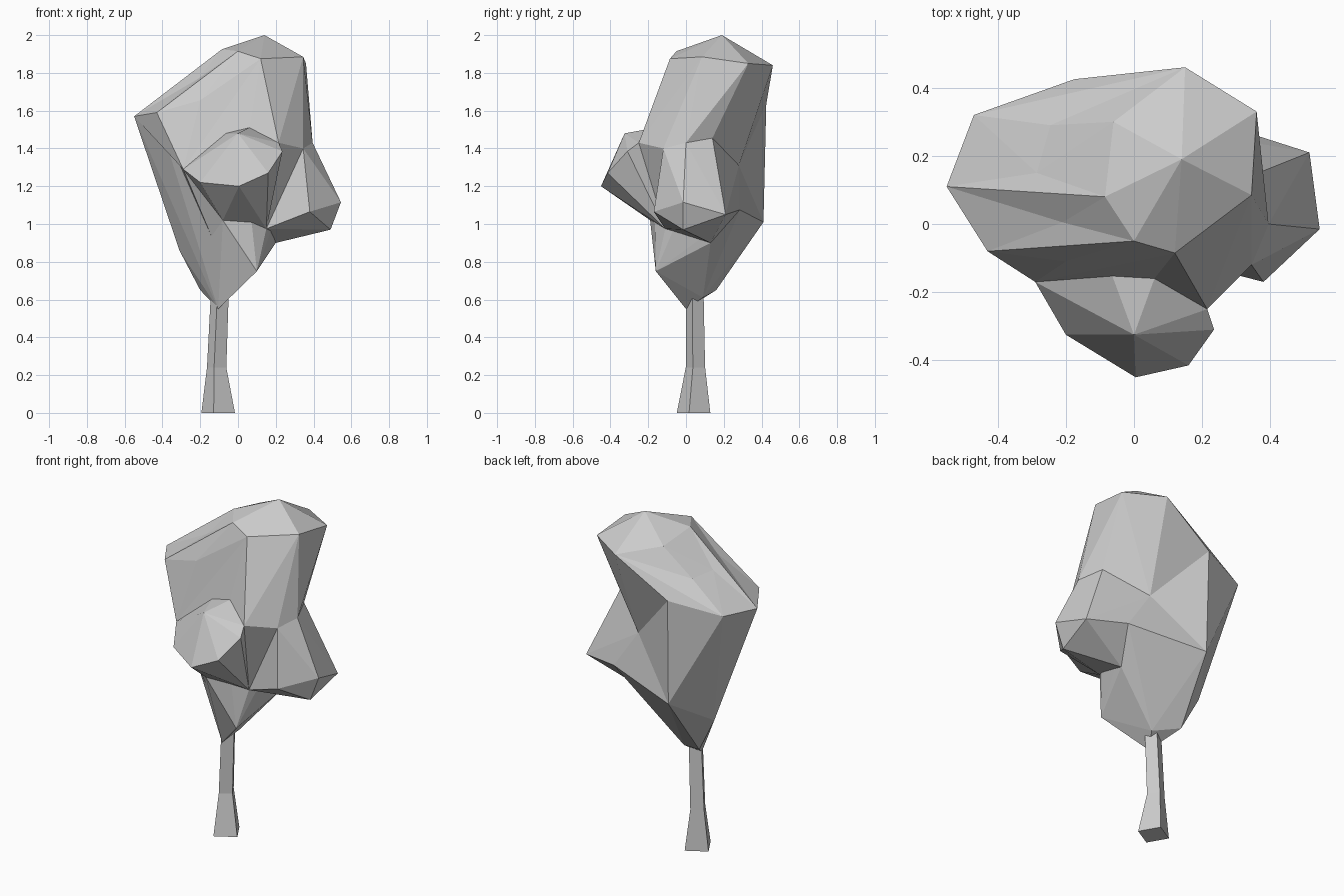
import bpy, bmesh, math
from mathutils import Vector
from mathutils.geometry import intersect_point_line

if "Cube" in bpy.data.objects:
    bpy.data.objects.remove(bpy.data.objects["Cube"])


def finish(name, bm):
    bmesh.ops.recalc_face_normals(bm, faces=bm.faces[:])
    mesh = bpy.data.meshes.new(name)
    bm.to_mesh(mesh)
    bm.free()
    ob = bpy.data.objects.new(name, mesh)
    bpy.context.collection.objects.link(ob)
    return ob


def edge_distance(edge, p):
    a, b = edge.verts[0].co, edge.verts[1].co
    t = min(max(intersect_point_line(p, a, b)[1], .05), .95)
    return (a.lerp(b, t) - p).length


def clump(name, points, dents=()):
    """Faceted foliage mass: convex hull, then nearest edges pulled in to dents."""
    bm = bmesh.new()
    for p in points:
        bm.verts.new(p)
    bmesh.ops.convex_hull(bm, input=bm.verts[:])
    bmesh.ops.delete(bm, geom=[v for v in bm.verts if not v.link_faces], context='VERTS')
    bmesh.ops.triangulate(bm, faces=bm.faces[:])
    for d in map(Vector, dents):
        edge = min(bm.edges, key=lambda e: edge_distance(e, d))
        v = bmesh.utils.edge_split(edge, edge.verts[0], .5)[1]
        v.co = d
        near = {e.other_vert(v) for e in v.link_edges}
        for f in list(v.link_faces):
            far = next(w for w in f.verts if w is not v and w not in near)
            bmesh.utils.face_split(f, v, far)
    return finish(name, bm)


# Corners shared by neighbouring clumps
left_rim = [(-.43, -.08, 1.59), (-.55, .11, 1.57), (-.47, .32, 1.58), (-.175, .425, 1.635)]
chin_left = (-.29, -.17, 1.29)
jaw = (-.105, -.09, .85)
brow = [(-.07, -.135, 1.48), (.06, -.16, 1.51)]
throat = [(-.08, -.19, 1.02), (.07, -.165, 1.03), (.15, -.11, .975)]
cheek = (.345, -.12, 1.40)
cheek_front = (.215, -.25, 1.43)
side, side_back = (.395, 0, 1.43), (.34, .14, 1.455)
back_dent = (.12, .28, 1.31)
under = [(.20, .13, .90), (.28, .285, 1.075)]
top_front, top_right = (.12, -.085, 1.875), (.345, .085, 1.885)

# Upper crown
crown = clump("crown", left_rim + brow + [
    chin_left, cheek, side, side_back, back_dent, top_front, top_right,
    (0, -.05, 1.915), (.14, .19, 2.0), (-.085, .08, 1.925), (-.06, .30, 1.885),
    (.15, .46, 1.84), (.36, .33, 1.85)],
    dents=[(-.20, -.11, 1.655), (-.21, .005, 1.77), (-.285, .15, 1.745),
           (-.245, .29, 1.735)])

# Lower crown, tapering to the trunk
lower = clump("lower_crown", left_rim + throat + under + [
    side_back, (-.17, .41, 1.01), (-.31, .175, .86), (-.20, .16, .65), jaw,
    (-.105, 0, .55), (-.05, .09, .61), (.10, -.16, .75)], dents=[back_dent])

# Front and right foliage lobes, and the ridges linking them to the crown
front = clump("front_lobe", brow + throat + [
    chin_left, cheek_front, (.235, -.31, 1.385), (.16, -.415, 1.27),
    (.005, -.45, 1.20), (-.20, -.325, 1.22), (0, -.325, 1.48)])
right = clump("right_lobe", under + [
    throat[2], cheek, side, side_back, back_dent, (.515, .21, 1.05),
    (.545, -.015, 1.115), (.38, -.17, 1.065), (.49, -.015, .97)])
ridge = clump("front_ridge", [top_front, top_right, cheek, brow[1], cheek_front, throat[2]])
left_ridge = clump("left_ridge", [chin_left, throat[0], jaw, left_rim[0], (-.1, .1, 1.2)])

# Merge foliage into one outer skin
for part in (lower, front, right, ridge, left_ridge):
    mod = crown.modifiers.new("merge", 'BOOLEAN')
    mod.operation, mod.solver, mod.object = 'UNION', 'EXACT', part
    bpy.context.view_layer.objects.active = crown
    bpy.ops.object.modifier_apply(modifier=mod.name)
    bpy.data.objects.remove(part)

# Four-sided trunk with a flared foot: (centre x, centre y, z, half diagonal)
bm = bmesh.new()
rings = []
for cx, cy, z, r in [(-.105, .04, 0, .092), (-.113, .05, .24, .053), (-.097, .046, .62, .049)]:
    rings.append([bm.verts.new((cx + r * math.cos(a), cy + r * math.sin(a), z))
                  for a in (math.radians(-15 + 90 * i) for i in range(4))])
for lo, hi in zip(rings, rings[1:]):
    for i in range(4):
        j = (i + 1) % 4
        bm.faces.new((lo[i], lo[j], hi[j], hi[i]))
bm.faces.new(rings[0])
bm.faces.new(rings[-1])
finish("trunk", bm)
